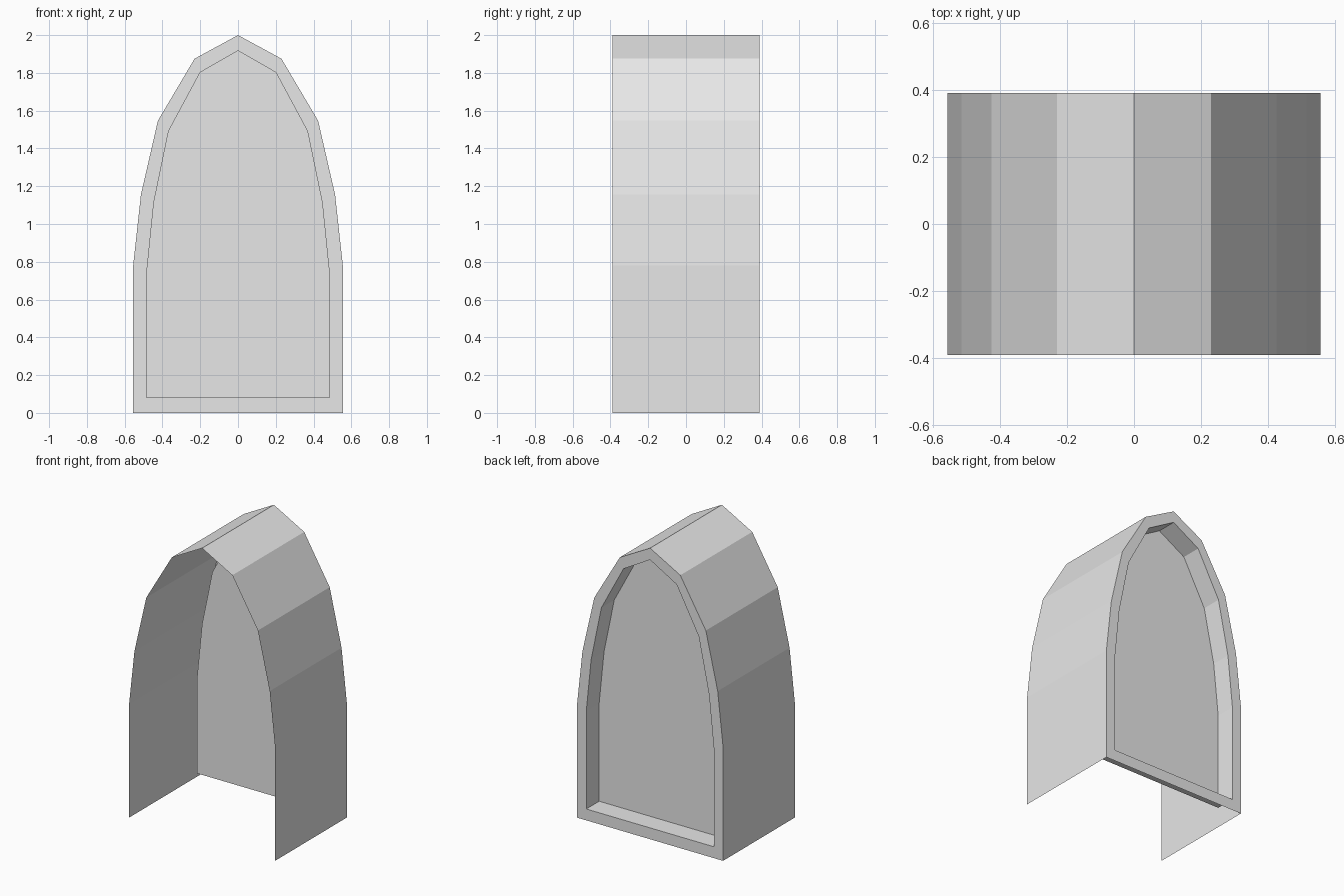
import bpy, bmesh

if "Cube" in bpy.data.objects:
    bpy.data.objects.remove(bpy.data.objects["Cube"])

HALF_DEPTH = 0.39     # shell runs from -y to +y
PANEL_Y = 0.25        # recessed back panel


def arch(right_side):
    """Closed arch loop: left foot, over the apex, right foot."""
    left = [(-x, z) for x, z in right_side if x > 0]
    return left + right_side[::-1]


# Right half profiles, foot to apex
outer = arch([(0.555, 0.0), (0.555, 0.78), (0.514, 1.155),
              (0.424, 1.547), (0.23, 1.875), (0.0, 2.0)])
inner = arch([(0.485, 0.078), (0.485, 0.75), (0.448, 1.115),
              (0.37, 1.492), (0.202, 1.804), (0.0, 1.92)])
# arch() mirrors foot-to-apex then returns apex-to-foot

grey = bpy.data.materials.new("light grey")
grey.diffuse_color = (0.8, 0.8, 0.8, 1.0)
grey.use_nodes = True
grey.node_tree.nodes["Principled BSDF"].inputs["Base Color"].default_value = grey.diffuse_color


def ring(bm, profile, y):
    return [bm.verts.new((x, y, z)) for x, z in profile]


def bridge(bm, a, b, closed):
    n = len(a)
    for i in range(n if closed else n - 1):
        j = (i + 1) % n
        bm.faces.new((a[i], a[j], b[j], b[i]))


def finish(bm, name):
    mesh = bpy.data.meshes.new(name)
    bm.to_mesh(mesh)
    bm.free()
    mesh.materials.append(grey)
    obj = bpy.data.objects.new(name, mesh)
    bpy.context.collection.objects.link(obj)


# Thin arched canopy, open at the front and underneath
bm = bmesh.new()
bridge(bm, ring(bm, outer, HALF_DEPTH), ring(bm, outer, -HALF_DEPTH), False)
finish(bm, "arched_shell")

# Back wall: flat border, recess sides and sunken panel
bm = bmesh.new()
rim = ring(bm, outer, HALF_DEPTH)
lip = ring(bm, inner, HALF_DEPTH)
sunk = ring(bm, inner, PANEL_Y)
bridge(bm, lip, rim, True)
bridge(bm, sunk, lip, True)
bm.faces.new(sunk[::1])
bmesh.ops.recalc_face_normals(bm, faces=bm.faces)
bm.faces.ensure_lookup_table()
if bm.faces[0].normal.y < 0:
    bmesh.ops.reverse_faces(bm, faces=bm.faces)
finish(bm, "recessed_back_wall")
